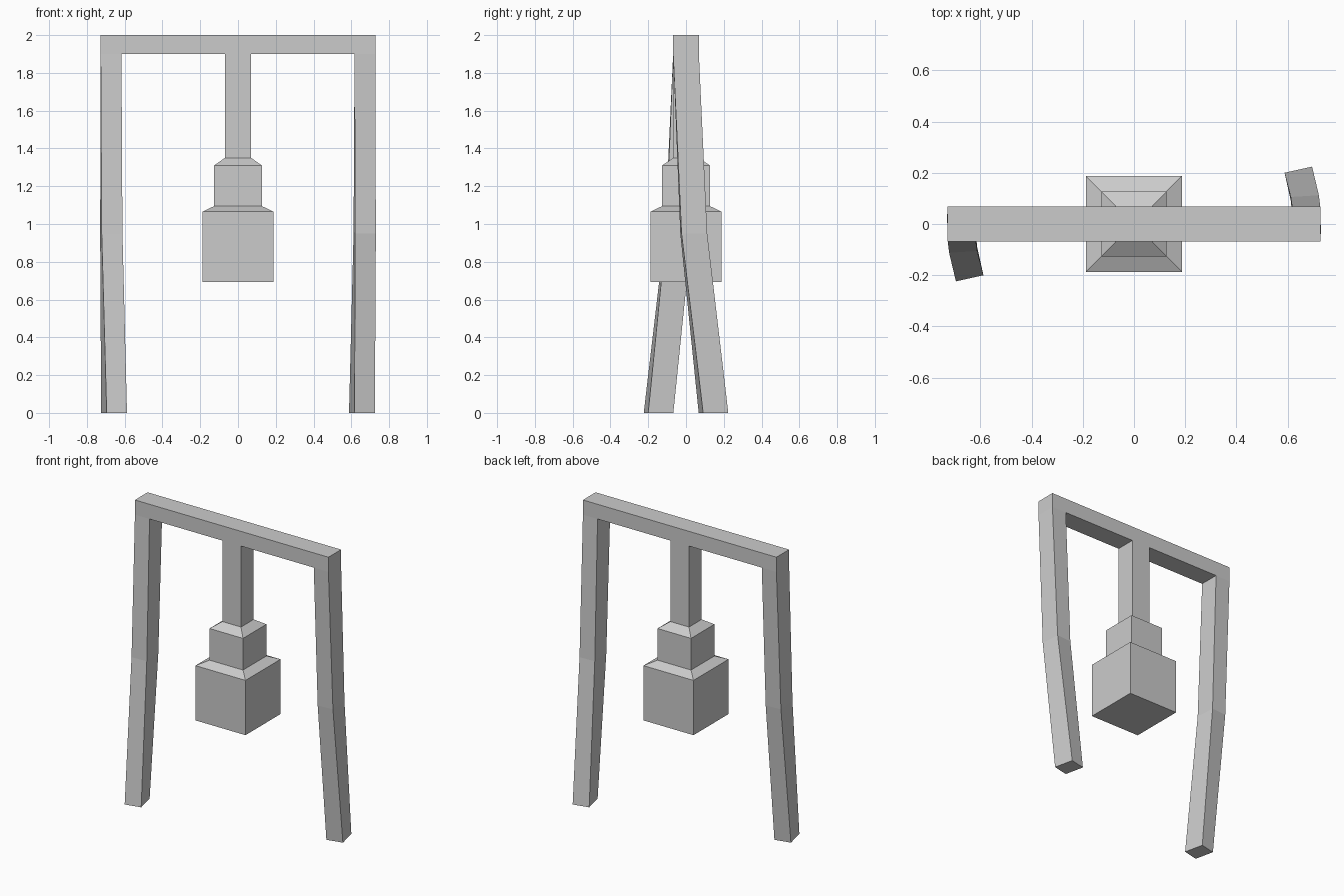
import bpy, bmesh
from math import radians
from mathutils import Matrix, Vector

if "Cube" in bpy.data.objects:
    bpy.data.objects.remove(bpy.data.objects["Cube"])


def finish(bm, name):
    bmesh.ops.recalc_face_normals(bm, faces=bm.faces)
    mesh = bpy.data.meshes.new(name)
    bm.to_mesh(mesh)
    bm.free()
    obj = bpy.data.objects.new(name, mesh)
    bpy.context.collection.objects.link(obj)
    return obj


def ring(bm, x0, x1, half_y, z, twist=0.0):
    rot = Matrix.Rotation(radians(twist), 3, 'Z')
    corners = [(x0, -half_y), (x1, -half_y), (x1, half_y), (x0, half_y)]
    return [bm.verts.new(rot @ Vector((x, y, z))) for x, y in corners]


def bridge(bm, a, b):
    for i in range(4):
        j = (i + 1) % 4
        bm.faces.new((a[i], a[j], b[j], b[i]))


OUT, INN, HALF = 0.727, 0.617, 0.068

# Crossbeam
bm = bmesh.new()
beam = [ring(bm, -OUT, OUT, HALF, z) for z in (1.9, 2.0)]
bridge(bm, *beam)
for r in beam:
    bm.faces.new(r)
finish(bm, "crossbeam")

# Legs, twisting about the vertical centre axis toward the ground
for side, x0, x1 in (("left", -OUT, -INN), ("right", INN, OUT)):
    bm = bmesh.new()
    rings = [ring(bm, x0, x1, HALF, z, t)
             for z, t in ((1.9, 0), (0.95, 3.5), (0.0, 12.5))]
    for a, b in zip(rings, rings[1:]):
        bridge(bm, a, b)
    bm.faces.new(rings[-1])
    finish(bm, side + "_leg")

# Hanging stem with stepped, bevelled weight
bm = bmesh.new()
profile = [(0.07, 1.9), (0.07, 1.35), (0.126, 1.31), (0.126, 1.095),
           (0.188, 1.065), (0.188, 0.693)]
rings = [ring(bm, -h, h, min(h, HALF) if h <= 0.07 else h, z) for h, z in profile]
for a, b in zip(rings, rings[1:]):
    bridge(bm, a, b)
bm.faces.new(rings[-1])
finish(bm, "hanging_weight")
